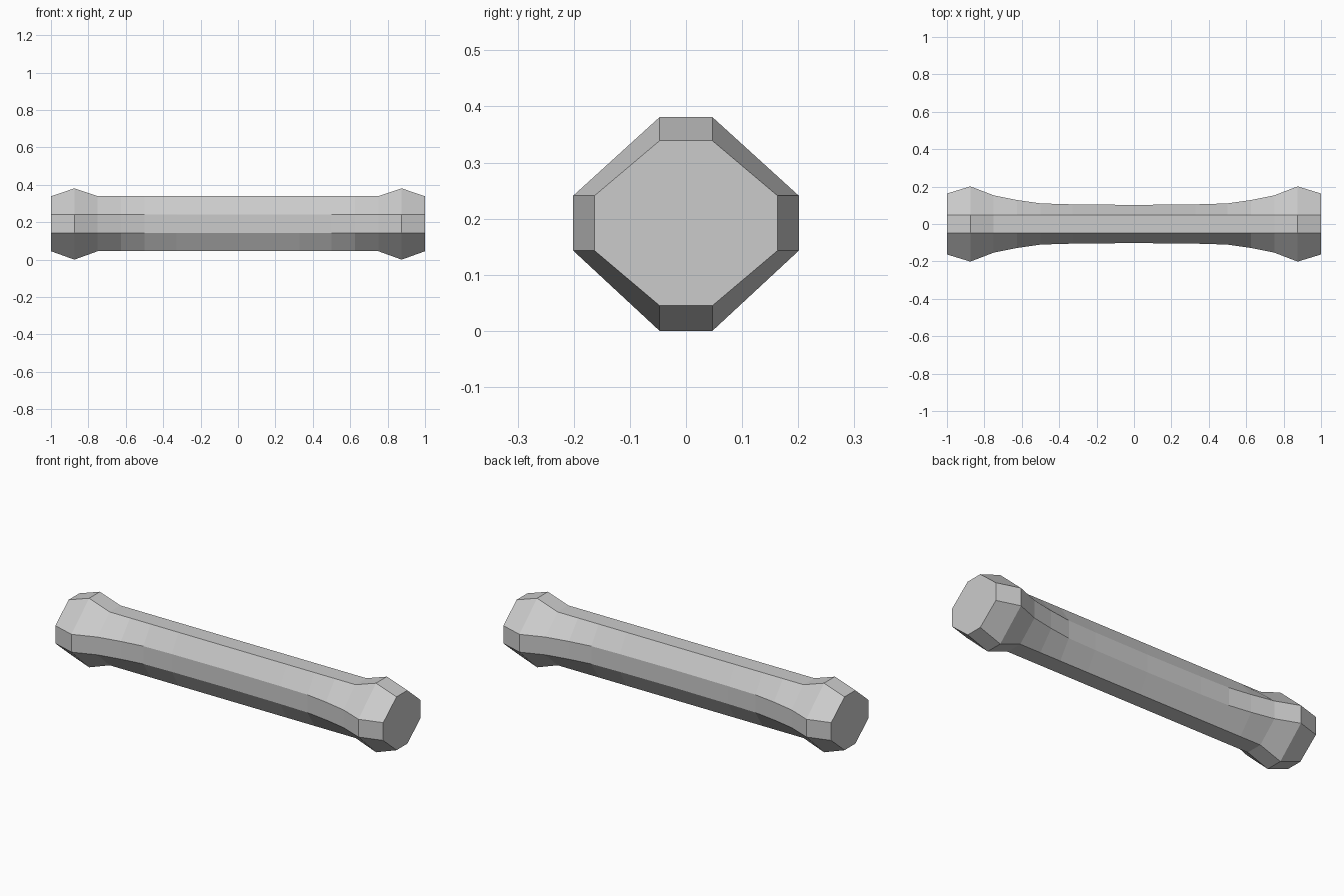
import bpy, bmesh

if "Cube" in bpy.data.objects:
    bpy.data.objects.remove(bpy.data.objects["Cube"])

# Half profile along x: (x, half width in y, bottom z, top z)
half = [
    (0.0, 0.102, 0.045, 0.339),
    (0.33, 0.105, 0.045, 0.339),
    (0.50, 0.110, 0.045, 0.339),
    (0.625, 0.128, 0.045, 0.339),
    (0.75, 0.153, 0.045, 0.339),
    (0.875, 0.201, 0.0, 0.381),
    (1.0, 0.163, 0.045, 0.339),
]
stations = [(-x, w, b, t) for x, w, b, t in reversed(half[1:])] + half

FLAT = 0.047            # half width of the top and bottom flats
LOW, HIGH = 0.143, 0.241  # height range of the side flats


def section(bm, x, w, b, t):
    """Eight-sided ring of vertices across the bar."""
    ring = [(-FLAT, b), (FLAT, b), (w, LOW), (w, HIGH),
            (FLAT, t), (-FLAT, t), (-w, HIGH), (-w, LOW)]
    return [bm.verts.new((x, y, z)) for y, z in ring]


# Bar with flared ends, lofted through the sections
bm = bmesh.new()
rings = [section(bm, *s) for s in stations]
for a, c in zip(rings, rings[1:]):
    for i in range(8):
        j = (i + 1) % 8
        bm.faces.new((a[i], a[j], c[j], c[i]))

# End caps
bm.faces.new(rings[0])
bm.faces.new(rings[-1])
bmesh.ops.recalc_face_normals(bm, faces=bm.faces)

mesh = bpy.data.meshes.new("flared_bar")
bm.to_mesh(mesh)
bm.free()
bpy.context.collection.objects.link(bpy.data.objects.new("flared_bar", mesh))
